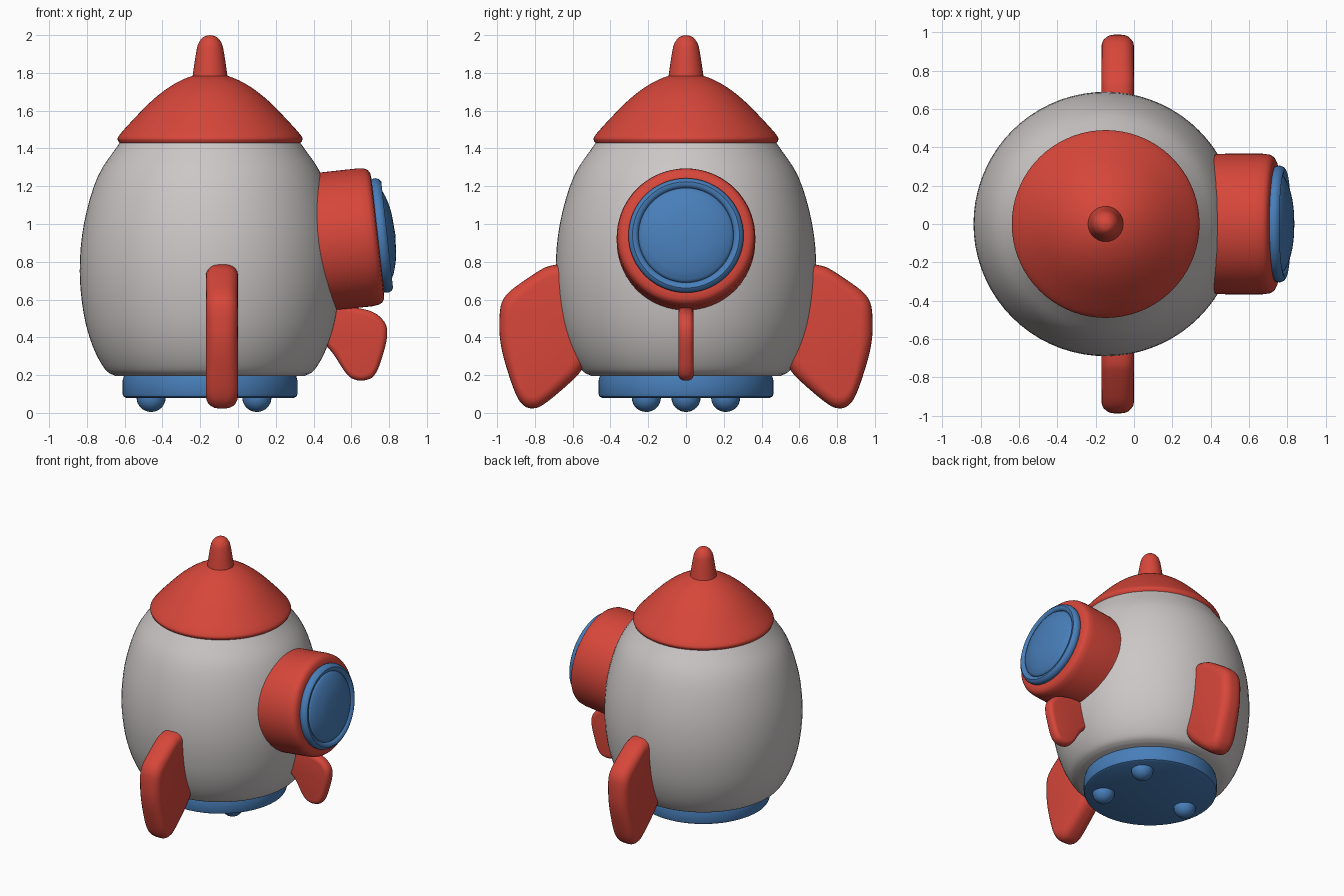
import bpy, bmesh, math
from mathutils import Vector, Matrix

if "Cube" in bpy.data.objects:
    bpy.data.objects.remove(bpy.data.objects["Cube"])


def material(name, rgb):
    m = bpy.data.materials.new(name)
    m.diffuse_color = (*rgb, 1)
    m.use_nodes = True
    m.node_tree.nodes["Principled BSDF"].inputs["Base Color"].default_value = m.diffuse_color
    return m


RED = material("red", (0.68, 0.062, 0.042))
BLUE = material("blue", (0.065, 0.21, 0.49))
GREY = material("light grey", (0.60, 0.57, 0.565))
CX = -0.148  # axis of the rocket body


def finish(bm, name, mat, matrix=Matrix(), angle=40):
    bmesh.ops.remove_doubles(bm, verts=bm.verts, dist=1e-5)
    bmesh.ops.recalc_face_normals(bm, faces=bm.faces)
    bm.transform(matrix)
    me = bpy.data.meshes.new(name)
    bm.to_mesh(me)
    bm.free()
    me.materials.append(mat)
    ob = bpy.data.objects.new(name, me)
    bpy.context.collection.objects.link(ob)
    bpy.ops.object.select_all(action='DESELECT')
    ob.select_set(True)
    bpy.context.view_layer.objects.active = ob
    bpy.ops.object.shade_smooth_by_angle(angle=math.radians(angle))
    return ob


def spline(pts, n=4):
    """Catmull-Rom curve through the profile points."""
    p = [Vector(q) for q in pts]
    p = [2 * p[0] - p[1]] + p + [2 * p[-1] - p[-2]]
    out = []
    for a, b, c, d in zip(p, p[1:], p[2:], p[3:]):
        for i in range(n):
            t = i / n
            out.append(0.5 * (2 * b + (c - a) * t + (2 * a - 5 * b + 4 * c - d) * t * t
                              + (3 * b - a - 3 * c + d) * t ** 3))
    return [tuple(q) for q in out] + [tuple(p[-2])]


def lathe(name, profile, mat, matrix=Matrix.Translation((CX, 0, 0)), seg=72):
    bm = bmesh.new()
    vs = [bm.verts.new((max(r, 0), 0, z)) for r, z in profile]
    es = [bm.edges.new(e) for e in zip(vs, vs[1:])]
    bmesh.ops.spin(bm, geom=vs + es, axis=(0, 0, 1), cent=(0, 0, 0),
                   steps=seg, angle=math.tau, use_merge=False)
    return finish(bm, name, mat, matrix)


def rounded_plate(name, outline, half, rnd, mat, place):
    """Flat fin with rounded rim; place maps (u, w, v) to a position."""
    for _ in range(3):  # corner cutting rounds the outline
        o = [Vector(p) for p in outline]
        outline = [q for a, b in zip(o, o[1:] + o[:1])
                   for q in (a * .78 + b * .22, a * .22 + b * .78)]
    c = sum(outline, Vector((0, 0))) / len(outline)
    steps = [math.pi / 2 * i / 5 for i in range(6)]
    layers = [(rnd * (1 - math.cos(a)), half - rnd + rnd * math.sin(a)) for a in steps]
    layers = [(i, -w) for i, w in reversed(layers)] + layers
    bm = bmesh.new()
    rings = [[bm.verts.new(place(*(p + (c - p).normalized() * ins), w)) for p in outline]
             for ins, w in layers]
    n = len(outline)
    for a, b in zip(rings, rings[1:]):
        for i in range(n):
            bm.faces.new((a[i], a[(i + 1) % n], b[(i + 1) % n], b[i]))
    bm.faces.new(rings[0])
    bm.faces.new(rings[-1])
    return finish(bm, name, mat, angle=50)


# Egg-shaped body
lathe("body", [(0, .195)] + spline([(.50, .195), (.555, .23), (.62, .35), (.668, .52),
      (.69, .75), (.668, 1.0), (.595, 1.25), (.478, 1.43)]) + [(0, 1.5)], GREY)

# Nose cap with a lip, and its tip
lathe("nose_cap", [(0, 1.425), (.475, 1.425)] + spline([(.485, 1.435), (.484, 1.465),
      (.40, 1.56), (.30, 1.66), (.20, 1.735), (.10, 1.782), (0, 1.80)]), RED)
lathe("nose_tip", [(0, 1.74)] + spline([(.098, 1.74), (.09, 1.80), (.075, 1.90),
      (.062, 1.955), (.035, 1.99), (0, 2.0)]), RED, seg=32)

# Base plate and three round feet
lathe("base_plate", [(0, .08), (.445, .08), (.458, .087), (.463, .10), (.463, .17),
      (.455, .20), (0, .21)], BLUE)
for i, (x, y) in enumerate([(.10, .21), (.10, -.21), (-.46, 0)]):
    arc = [(.077 * math.sin(a), .08 - .075 * math.cos(a))
           for a in (math.pi / 2 * k / 8 for k in range(9))]
    lathe(f"foot_{i + 1}", arc + [(.077, .09), (0, .09)], BLUE,
          Matrix.Translation((x, y, 0)), 24)

# Porthole: housing, rim and domed glass along a slightly raised axis
tilt = Matrix.Translation((.74, 0, .937)) @ Matrix.Rotation(math.radians(83.7), 4, 'Y')
lathe("porthole_housing", [(0, 0), (.31, 0), (.335, -.004), (.352, -.014), (.362, -.032),
      (.367, -.07), (.367, -.26), (.36, -.40), (0, -.40)], RED, tilt)
lathe("porthole_rim", [(.24, -.01), (.295, -.01), (.303, .005), (.305, .022), (.298, .04),
      (.283, .05), (.267, .048), (.254, .038), (.25, .02), (.24, -.01)], BLUE, tilt)
lathe("porthole_glass", [(0, 0), (.252, 0), (.252, .033)] + spline([(.245, .043), (.20, .064),
      (.12, .084), (0, .093)]), BLUE, tilt)

# Side fins, mirrored front to back
side = [(.50, .80), (.72, .785), (.80, .74), (.95, .635), (.988, .56), (.988, .36),
        (.90, .08), (.84, .02), (.76, .03), (.48, .28)]
for name, s in (("front_fin", -1), ("back_fin", 1)):
    rounded_plate(name, side, .085, .065, RED, lambda u, v, w, s=s: (-.085 + w, s * u, v))

# Small fin below the porthole
rounded_plate("small_fin", [(.38, .57), (.55, .57), (.72, .54), (.79, .47), (.79, .38),
              (.73, .19), (.65, .165), (.58, .19), (.49, .34), (.38, .42)], .04, .032, RED,
              lambda u, v, w: (u, w, v))
